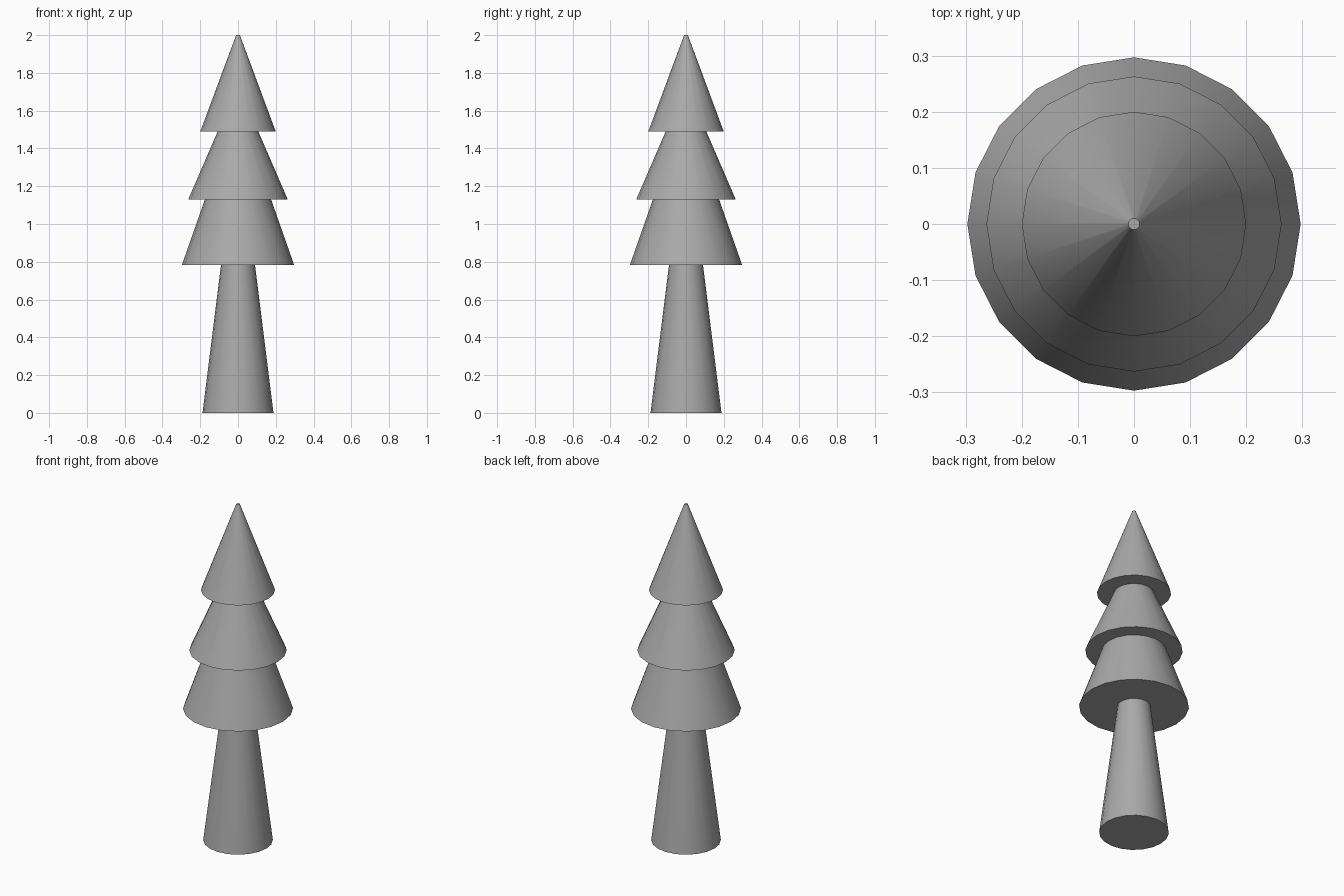
import bpy
import math

cube = bpy.data.objects.get("Cube")
if cube:
    bpy.data.objects.remove(cube, do_unlink=True)

# Single plain grey for the whole tree
grey = bpy.data.materials.new("plain_grey")
grey.use_nodes = True
colour = (0.4, 0.4, 0.4, 1)
grey.diffuse_color = colour
grey.node_tree.nodes["Principled BSDF"].inputs["Base Color"].default_value = colour

SIDES = 20
OVERLAP = 0.02  # each part is sunk slightly into the one above


def tapered_part(name, z_bottom, z_top, r_bottom, r_top, sink=OVERLAP):
    """Capped cone section, extended along its slope by the sink depth."""
    slope = (r_top - r_bottom) / (z_top - z_bottom)
    z_end, r_end = z_top + sink, r_top + slope * sink
    bpy.ops.mesh.primitive_cone_add(
        vertices=SIDES, radius1=r_bottom, radius2=r_end,
        depth=z_end - z_bottom, location=(0, 0, (z_bottom + z_end) / 2))
    part = bpy.context.object
    part.name = name
    part.data.materials.append(grey)
    bpy.ops.object.shade_smooth_by_angle(angle=math.radians(30))
    return part


# Trunk and three foliage tiers
tapered_part("trunk", 0, 0.784, 0.188, 0.09)
tapered_part("lower_foliage", 0.784, 1.131, 0.297, 0.175)
tapered_part("middle_foliage", 1.131, 1.489, 0.263, 0.108)
tapered_part("top_foliage", 1.489, 2.0, 0.2, 0.01, sink=0)
